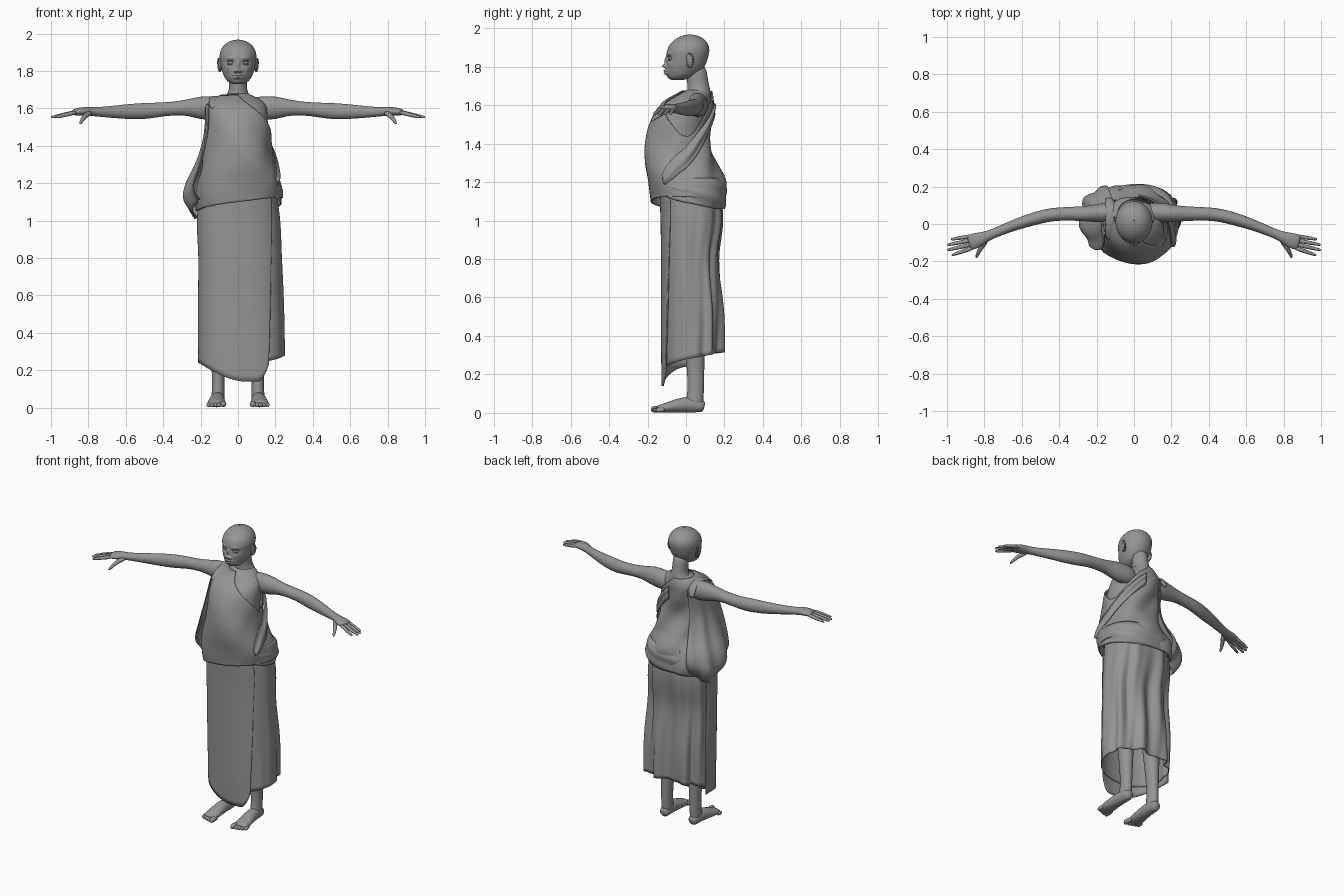
import bpy, bmesh
from math import sin, cos, pi, exp, radians, copysign
from mathutils import Vector

cube = bpy.data.objects.get("Cube")
if cube:
    bpy.data.objects.remove(cube)

grey = bpy.data.materials.new("plain grey")
grey.use_nodes = True
GREY = (0.3, 0.3, 0.3, 1)
grey.diffuse_color = GREY
grey.node_tree.nodes["Principled BSDF"].inputs["Base Color"].default_value = GREY


def finish(name, bm, subsurf=0, thickness=0):
    bmesh.ops.recalc_face_normals(bm, faces=bm.faces)
    for f in bm.faces:
        f.smooth = True
    mesh = bpy.data.meshes.new(name)
    bm.to_mesh(mesh)
    bm.free()
    mesh.materials.append(grey)
    ob = bpy.data.objects.new(name, mesh)
    bpy.context.collection.objects.link(ob)
    if thickness:
        mod = ob.modifiers.new("thickness", 'SOLIDIFY')
        mod.thickness, mod.offset = thickness, 0
    if subsurf:
        mod = ob.modifiers.new("smooth", 'SUBSURF')
        mod.levels = mod.render_levels = subsurf
    return ob


def grid(name, fn, nu, nv, closed=True, thickness=0.0):
    """Surface from fn(u, v), closed around u when asked."""
    bm = bmesh.new()
    cols = nu if closed else nu + 1
    rows = [[bm.verts.new(fn(i / nu, j / nv)) for i in range(cols)] for j in range(nv + 1)]
    for lo, hi in zip(rows, rows[1:]):
        for i in range(nu):
            k = (i + 1) % cols
            bm.faces.new((lo[i], lo[k], hi[k], hi[i]))
    return finish(name, bm, 0, thickness)


def tube(name, pts, up=(0, 0, 1), n=12):
    """Capped tube through (x, y, z, side radius, up radius) points."""
    bm = bmesh.new()
    centres = [Vector(p[:3]) for p in pts]
    rings = []
    for i, p in enumerate(pts):
        t = (centres[min(i + 1, len(pts) - 1)] - centres[max(i - 1, 0)]).normalized()
        side = t.cross(Vector(up)).normalized()
        top = side.cross(t)
        rings.append([bm.verts.new(centres[i] + side * p[3] * cos(2 * pi * k / n)
                                   + top * p[-1] * sin(2 * pi * k / n)) for k in range(n)])
    for a, b in zip(rings, rings[1:]):
        for k in range(n):
            bm.faces.new((a[k], a[(k + 1) % n], b[(k + 1) % n], b[k]))
    bm.faces.new(rings[0])
    bm.faces.new(rings[-1])
    return finish(name, bm, 1)


def blob(name, loc, size, rot=(0, 0, 0)):
    bm = bmesh.new()
    bmesh.ops.create_uvsphere(bm, u_segments=16, v_segments=10, radius=1)
    ob = finish(name, bm)
    ob.location, ob.scale, ob.rotation_euler = loc, size, rot


def lookup(table, key):
    """Smooth interpolation of table rows by their first column."""
    key = max(table[0][0], min(table[-1][0], key))
    i = 0
    while i < len(table) - 2 and key > table[i + 1][0]:
        i += 1
    a, b = table[i], table[i + 1]
    before, after = table[max(i - 1, 0)], table[min(i + 2, len(table) - 1)]
    h = b[0] - a[0]
    t = (key - a[0]) / h
    out = []
    for c in range(1, len(a)):
        ma = (b[c] - before[c]) / (b[0] - before[0]) * h
        mb = (after[c] - a[c]) / (after[0] - a[0]) * h
        out.append(a[c] * (2*t**3 - 3*t*t + 1) + b[c] * (3*t*t - 2*t**3)
                   + ma * (t**3 - 2*t*t + t) + mb * (t**3 - t*t))
    return out


def section(row, a, z, off=0.0, power=0.85):
    """Point on a rounded section; a = 0 faces front, positive toward +x."""
    x0, x1, y0, y1 = row
    s = copysign(abs(sin(a)) ** power, sin(a))
    c = copysign(abs(cos(a)) ** power, cos(a))
    return ((x0 + x1) / 2 + ((x1 - x0) / 2 + off) * s, (y0 + y1) / 2 - ((y1 - y0) / 2 + off) * c, z)


# Section tables: height, x min, x max, y front, y back
BODY = [(1.04, -.215, .22, -.16, .19), (1.12, -.22, .222, -.175, .198), (1.2, -.208, .218, -.19, .19),
        (1.3, -.178, .188, -.205, .145), (1.42, -.162, .17, -.196, .115), (1.55, -.158, .166, -.158, .127),
        (1.62, -.155, .155, -.105, .135), (1.655, -.115, .115, -.045, .13), (1.68, -.06, .06, 0, .125)]
SKIRT = [(.12, -.202, .25, -.113, .175), (.5, -.205, .242, -.116, .18), (.8, -.2, .23, -.118, .16),
         (1.0, -.205, .222, -.123, .185), (1.18, -.19, .2, -.13, .175)]

# Bare torso beneath the cloth
grid("torso", lambda u, v: section(lookup(BODY, 1.15 + .53 * v), 2 * pi * u, 1.15 + .53 * v, -.008, 1), 48, 24)


# Wrapped upper garment with one bare shoulder
def upper(u, v):
    a = 2 * pi * u
    hem = 1.1 + .035 * sin(a) - .025 * (1 - cos(a)) / 2
    low_side = .1 * max(0, cos(a - radians(105))) ** 6
    top = 1.672 - .135 * max(0, min(1, sin(a) * 1.1)) - low_side
    z = hem + (top - hem) * v
    fold = .005 * sin(3 * a + 14 * z) + .008 * sin(6 * a - 24 * z) * (1 - cos(a)) / 2
    return section(lookup(BODY, z), a, z, .007 + fold * min(1, (1 - v) * 3), 1 - .15 * (1 - v))


grid("upper_garment", upper, 96, 48, True, .007)


# Folded strap crossing the open side from back to front
def strap(u, v):
    a = radians(175 - 115 * u)
    z = 1.57 - .36 * u + (v - .5) * (.08 + .03 * u - .06 * u ** 6)
    return section(lookup(BODY, z), a, z, .013 + .01 * sin(pi * v) + .004 * sin(9 * v + 5 * u))


grid("side_strap", strap, 32, 10, False, .006)


# Loose roll of cloth around the back of the waist
def waist_roll(u, v):
    a = radians(60 + 140 * u)
    z = 1.07 + .15 * v + .05 * (1 - u) * (1 - v) - .03 * sin(pi * u) * (1 - v)
    return section(lookup(BODY, z), a, z, .004 + .014 * sin(pi * v) * sin(pi * u) + .004 * sin(8 * u + 12 * v))


grid("waist_roll", waist_roll, 32, 12, False, .006)


# Loose end hanging from the covered shoulder
def drape(u, v):
    a = radians(-64 - 84 * u)
    bottom = 1.11 - .08 * sin(pi * u) ** 2 - .04 * u
    z = 1.62 + (bottom - 1.62) * v
    flare = .056 * sin(pi * v * .57) ** 3 * sin(pi * min(1, .2 + .7 * u)) - .045 * max(0, (v - .82) / .18) ** 2
    pleats = .01 * sin(u * 19 + v * 3) * v
    return section(lookup(BODY, z), a, z, .013 + flare + pleats)


grid("shoulder_drape", drape, 56, 28, False, .006)
tube("shoulder_fold", [(-.13, -.09, 1.595, .01, .02), (-.13, -.03, 1.644, .011, .028),
                       (-.12, .05, 1.664, .011, .032), (-.125, .115, 1.642, .011, .028),
                       (-.14, .14, 1.57, .01, .02)], up=(1, 0, 0))


# Pleated skirt, open at the bottom
def skirt(u, v):
    a = 2 * pi * u
    back = (1 - cos(a)) / 2
    hem = .235 + .08 * back ** .7
    z = hem + (1.17 - hem) * v
    pleats = (.017 * sin(9 * a + 2 * z) + .008 * sin(16 * a - 3 * z)) * back ** 2 * min(1, 1.5 - 1.3 * v)
    return section(lookup(SKIRT, z), a, z, pleats)


grid("skirt", skirt, 128, 36, True, .006)


# Overlapping front panel with a curved lower edge
def panel(u, v):
    a = radians(-105 + (105 + 33 + 20 * v) * u)
    x = section(lookup(SKIRT, .2), a, 0)[0]
    hem = .14 + .1 * max(0, (.03 - x) / .23) ** 1.6 + .07 * max(0, (x - .1) / .05) ** 2
    z = hem + (1.17 - hem) * v
    return section(lookup(SKIRT, z), a, z, .009 + .003 * sin(2 * a + 4 * z))


grid("front_panel", panel, 56, 32, False, .006)

# Head: step, height, y front, y back, half width
HEAD = [(0, 1.73, -.068, -.02, .018), (1, 1.737, -.086, .01, .043), (2, 1.755, -.096, .05, .064),
        (3, 1.785, -.101, .085, .08), (4, 1.815, -.1, .103, .089), (5, 1.85, -.1, .115, .095),
        (6, 1.885, -.098, .121, .098), (7, 1.915, -.084, .115, .09), (8, 1.942, -.056, .095, .07),
        (9, 1.96, -.021, .063, .041), (10, 1.968, .017, .021, .002)]
# Face forms: side offset, height, forward amount, spread across, spread up
FACE = [(.04, 1.868, .007, .022, .008), (.04, 1.844, -.01, .019, .011), (.05, 1.812, .005, .02, .018),
        (0, 1.83, .012, .009, .022), (0, 1.803, .021, .013, .01), (.017, 1.799, .014, .008, .008),
        (0, 1.772, .008, .028, .018), (.012, 1.78, .012, .016, .005), (0, 1.764, .012, .023, .006),
        (0, 1.742, .003, .016, .009)]


def head(u, v):
    z, y0, y1, r = lookup(HEAD, v * 10)
    x, y, z = section((-r, r, y0, y1), 2 * pi * u, z, 0, .97)
    if y < 0:
        y -= sum(d * exp(-((abs(x) - fx) / sx) ** 2 - ((z - fz) / sz) ** 2) for fx, fz, d, sx, sz in FACE)
    return x, y, z


grid("head", head, 128, 90)
tube("neck", [(0, .07, 1.6, .1, .06), (0, .068, 1.65, .085, .064), (0, .066, 1.672, .06, .062),
              (0, .064, 1.7, .049, .057), (0, .058, 1.74, .048, .055), (0, .05, 1.81, .05, .055)],
     up=(0, 1, 0), n=16)

for s, tag in ((1, "left"), (-1, "right")):
    # Eye and ear
    blob(tag + "_eye", (s * .04, -.081, 1.844), (.018, .009, .0085), (0, 0, s * .35))
    blob(tag + "_upper_eyelid", (s * .041, -.084, 1.853), (.021, .008, .0035), (0, s * .1, s * .4))
    blob(tag + "_lower_eyelid", (s * .041, -.083, 1.835), (.019, .007, .003), (0, 0, s * .4))
    blob(tag + "_ear", (s * .096, .02, 1.832), (.007, .019, .035), (.15, s * .15, s * -.35))
    rim = [(s * (.1 + .007 * sin(k * .5)), .018 + .02 * sin(k * .5 - .4),
            1.832 + .036 * cos(k * .5 - .4), .005, .005) for k in range(10)]
    tube(tag + "_ear_rim", rim, up=(1, 0, 0), n=8)

    # Arm and hand
    arm = [(.05, .065, 1.595, .05, .06), (.13, .062, 1.602, .055, .065), (.2, .057, 1.603, .049, .064),
           (.26, .055, 1.605, .041, .046), (.32, .055, 1.601, .038, .038), (.4, .054, 1.595, .036, .037),
           (.47, .046, 1.588, .036, .043), (.54, .026, 1.584, .035, .044), (.62, .002, 1.582, .031, .038),
           (.7, -.03, 1.581, .027, .03), (.77, -.058, 1.582, .025, .024), (.805, -.073, 1.584, .032, .024),
           (.84, -.087, 1.584, .042, .023), (.87, -.097, 1.58, .043, .019), (.885, -.101, 1.577, .038, .012)]
    tube(tag + "_arm", [(s * p[0], *p[1:]) for p in arm], n=16)
    fingers = (("little", .86, -.064, .98, -.082), ("ring", .865, -.086, .999, -.112),
               ("middle", .865, -.108, 1.0, -.14), ("index", .86, -.127, .975, -.167))
    for finger, x0, y0, x1, y1 in fingers:
        path = [(s * (x0 + (x1 - x0) * t), y0 + (y1 - y0) * t, 1.581 - .029 * t, r, r)
                for t, r in ((0, .013), (.35, .012), (.7, .0105), (.95, .008), (1, .004))]
        tube(f"{tag}_{finger}_finger", path, n=8)
    tube(tag + "_thumb", [(s * .785, -.08, 1.58, .018), (s * .816, -.122, 1.562, .015),
                          (s * .834, -.155, 1.539, .0115), (s * .845, -.183, 1.515, .007)], n=8)

    # Leg and foot
    tube(tag + "_leg", [(s * .1, .03, 1.05, .085, .09), (s * .1, .03, .8, .08, .08), (s * .1, .03, .55, .055, .06),
                        (s * .104, .045, .38, .05, .055), (s * .105, .05, .22, .037, .047),
                        (s * .106, .052, .12, .034, .043), (s * .107, .045, .06, .036, .048),
                        (s * .107, .042, .03, .036, .048)], up=(0, 1, 0))
    tube(tag + "_foot", [(s * .107, .097, .03, .024, .026), (s * .107, .08, .035, .034, .034),
                         (s * .108, .03, .045, .037, .044), (s * .111, -.03, .041, .042, .04),
                         (s * .115, -.09, .029, .05, .029), (s * .116, -.14, .021, .048, .02),
                         (s * .116, -.15, .019, .044, .014)])
    for k in range(5):
        x, r = .079 + .0185 * k + (.004 if k else 0), .017 if k == 0 else .0125
        tip = -.183 + .007 * k
        tube(f"{tag}_toe_{k + 1}", [(s * x, -.11, .02, r), (s * x, tip + .025, r + .003, r + .002),
                                    (s * x, tip + .006, r + .001, r), (s * x, tip, r, r * .5)], n=8)
